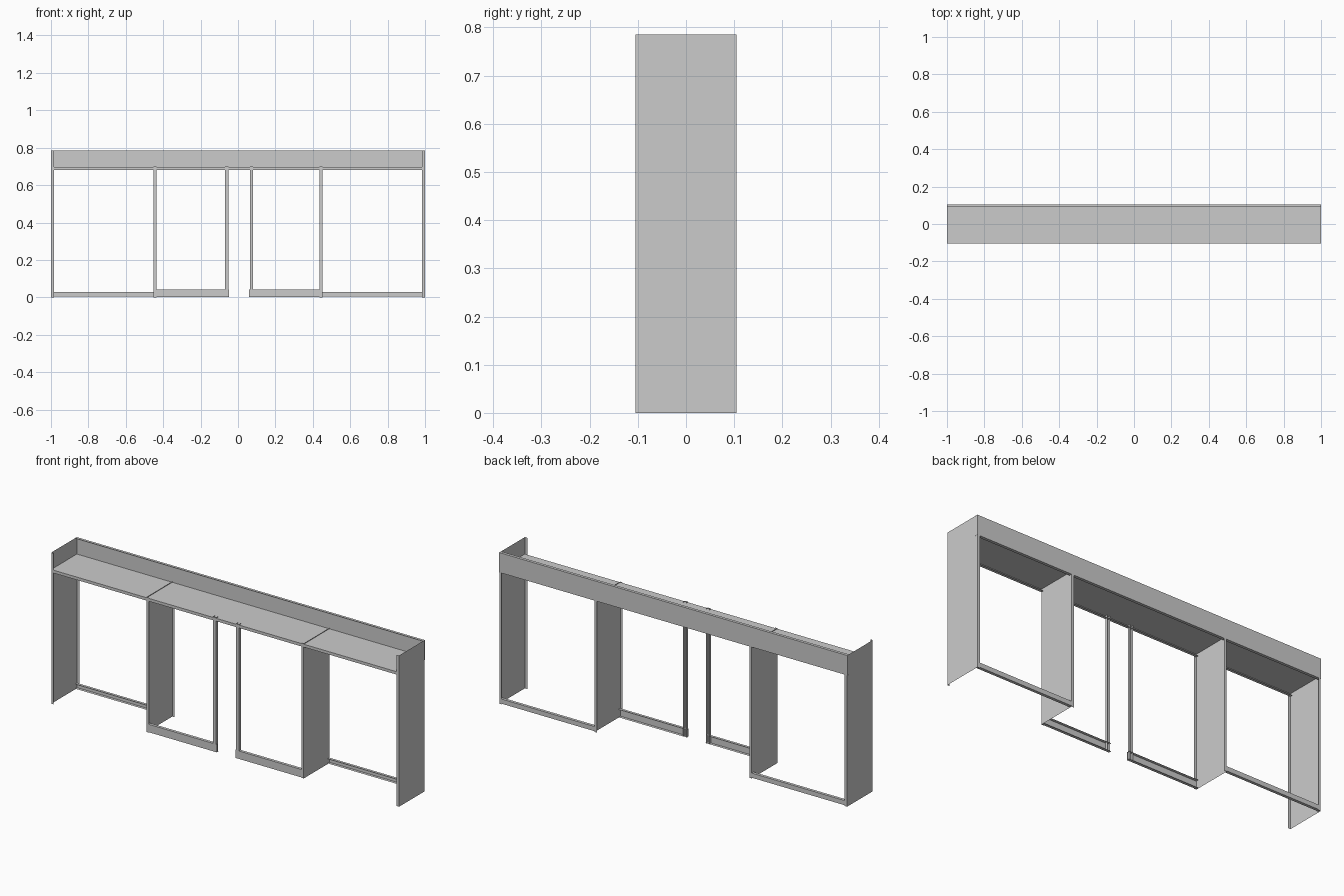
import bpy

if "Cube" in bpy.data.objects:
    bpy.data.objects.remove(bpy.data.objects["Cube"])

Y = 0.105      # half depth
LIP = 0.015    # width of folded flanges
TOP = 0.785    # full height
SHELF = 0.70   # top of front fascia
UNDER = 0.682  # underside of the fascia


def folded_sheet(name, profile, axis, start, end):
    """Extrude an open profile into folded sheet metal.
    axis 'x': profile is (y, z); axis 'z': profile is (x, y)."""
    verts = []
    for t in (start, end):
        for a, b in profile:
            verts.append((t, a, b) if axis == 'x' else (a, b, t))
    n = len(profile)
    faces = [(i, i + 1, n + i + 1, n + i) for i in range(n - 1)]
    mesh = bpy.data.meshes.new(name)
    mesh.from_pydata(verts, [], faces)
    obj = bpy.data.objects.new(name, mesh)
    bpy.context.collection.objects.link(obj)
    return obj


def upright(name, x, flange_x, height):
    """Deep panel with front and back flanges."""
    folded_sheet(name, [(flange_x, -Y), (x, -Y), (x, Y), (flange_x, Y)],
                 'z', 0, height)


for side, s in (("left", -1), ("right", 1)):
    # end panels and divider panels, flanges folded toward the centre
    upright(side + "_end_panel", s * 0.999, s * 0.985, TOP)
    upright(side + "_divider_panel", s * 0.451, s * 0.437, SHELF)

    # low rail at the back of each outer bay
    folded_sheet(side + "_back_bottom_rail",
                 [(Y - LIP, 0.028), (Y, 0.028), (Y, 0.004), (Y - LIP, 0.004)],
                 'x', s * 0.451, s * 0.999)

# front frames of the inner bays, with a gap in the middle
for side, outer, rail_end, x0, x1 in (("left", -0.451, -0.048, -0.052, -0.07),
                                      ("right", 0.451, 0.058, 0.063, 0.079)):
    folded_sheet(side + "_front_bottom_rail",
                 [(-Y + LIP, 0.043), (-Y, 0.043), (-Y, 0.002), (-Y + LIP, 0.002)],
                 'x', outer, rail_end)
    folded_sheet(side + "_front_stile",
                 [(x0, -Y + LIP), (x0, -Y), (x1, -Y), (x1, -Y + LIP)],
                 'z', 0.002, SHELF)

# shelf pan in three bays, front edge folded down and back under
for name, a, b in (("left", -0.999, -0.451), ("middle", -0.451, 0.451),
                   ("right", 0.451, 0.999)):
    folded_sheet(name + "_shelf",
                 [(Y, 0.697), (-Y, 0.697), (-Y, UNDER), (-Y + LIP, UNDER)],
                 'x', a, b)

# tall back board with folded top and bottom edges
folded_sheet("back_board",
             [(Y - LIP, TOP), (Y, TOP), (Y, UNDER), (Y - LIP, UNDER)],
             'x', -1.0, 1.0)
